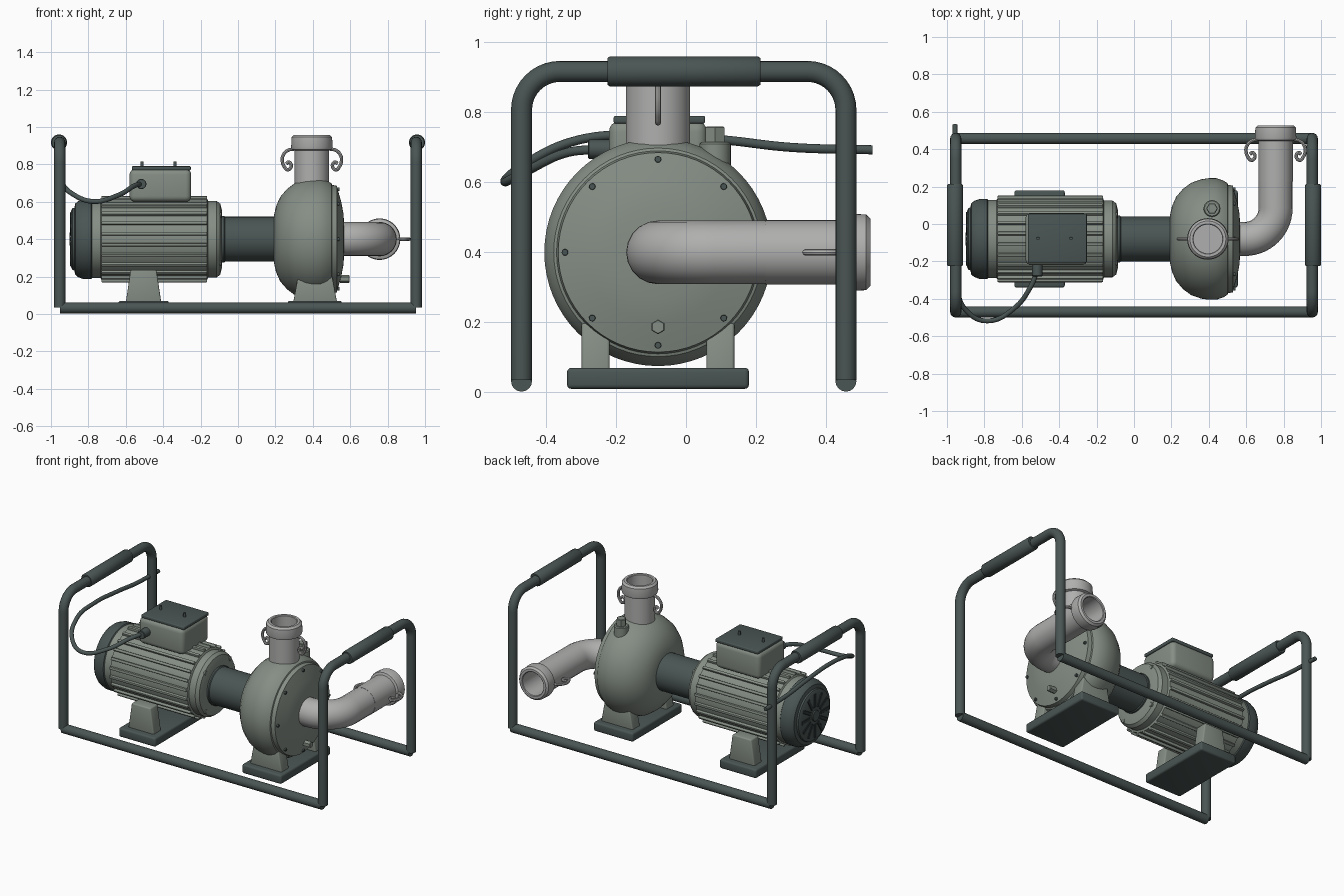
import bpy, bmesh, math
from mathutils import Vector, Matrix

if "Cube" in bpy.data.objects:
    bpy.data.objects.remove(bpy.data.objects["Cube"])


def material(name, rgb):
    m = bpy.data.materials.new(name)
    m.diffuse_color = (*rgb, 1)
    m.use_nodes = True
    m.node_tree.nodes["Principled BSDF"].inputs["Base Color"].default_value = m.diffuse_color
    return m


DARK = material("dark_green_grey", (0.068, 0.092, 0.088))
BODY = material("body_green_grey", (0.235, 0.27, 0.235))
STEEL = material("light_grey", (0.43, 0.43, 0.425))
BLACK = material("near_black", (0.03, 0.04, 0.04))
X, Y, Z = Vector((1, 0, 0)), Vector((0, 1, 0)), Vector((0, 0, 1))
AY, AZ = -0.08, 0.40          # shared shaft axis


def add(name, bm, mat, matrix=Matrix(), angle=35):
    bmesh.ops.recalc_face_normals(bm, faces=bm.faces)
    me = bpy.data.meshes.new(name)
    bm.to_mesh(me)
    bm.free()
    me.transform(matrix)
    ob = bpy.data.objects.new(name, me)
    bpy.context.collection.objects.link(ob)
    me.materials.append(mat)
    smooth(ob, angle)
    return ob


def smooth(ob, angle=35):
    bpy.ops.object.select_all(action='DESELECT')
    ob.select_set(True)
    bpy.context.view_layer.objects.active = ob
    bpy.ops.object.shade_smooth_by_angle(angle=math.radians(angle))


def place(loc, axis=Z):
    return Matrix.Translation(loc) @ Z.rotation_difference(axis).to_matrix().to_4x4()


def lathe(name, profile, mat, matrix=Matrix(), n=48, angle=35):
    """Turn (radius, height) points about local z."""
    bm = bmesh.new()
    vs = [bm.verts.new((r, 0, h)) for r, h in profile]
    es = [bm.edges.new(p) for p in zip(vs, vs[1:])]
    bmesh.ops.spin(bm, geom=vs + es, cent=(0, 0, 0), axis=(0, 0, 1),
                   angle=math.tau, steps=n)
    bmesh.ops.remove_doubles(bm, verts=bm.verts, dist=1e-5)
    return add(name, bm, mat, matrix, angle)


def cylinder(name, r, h, mat, loc, axis=Z, n=24):
    c = min(r, h) * 0.12
    return lathe(name, [(0, 0), (r, 0), (r, h - c), (r - c, h), (0, h)], mat, place(loc, axis), n)


def box(name, lo, hi, mat, bevel=0.01, taper=0.0, segs=3):
    """Bounds box; taper pulls the top in along x."""
    bm = bmesh.new()
    bmesh.ops.create_cube(bm, size=1)
    lo, hi = Vector(lo), Vector(hi)
    for v in bm.verts:
        top = v.co.z > 0
        v.co = Vector(lo[i] + (v.co[i] + 0.5) * (hi[i] - lo[i]) for i in range(3))
        if top:
            v.co.x += taper if v.co.x < (lo.x + hi.x) / 2 else -taper
    bmesh.ops.bevel(bm, geom=bm.edges[:], offset=bevel, segments=segs,
                    profile=0.5, affect='EDGES')
    return add(name, bm, mat)


def tube(name, pts, r, mat, spline='POLY', matrix=Matrix(), res=6):
    cu = bpy.data.curves.new(name, 'CURVE')
    cu.dimensions = '3D'
    cu.bevel_depth, cu.bevel_resolution, cu.use_fill_caps = r, res, True
    sp = cu.splines.new(spline)
    if spline == 'BEZIER':
        sp.bezier_points.add(len(pts) - 1)
        for b, p in zip(sp.bezier_points, pts):
            b.co = p
            b.handle_left_type = b.handle_right_type = 'AUTO'
        cu.resolution_u = 8
    else:
        sp.points.add(len(pts) - 1)
        for b, p in zip(sp.points, pts):
            b.co = (*p, 1)
    ob = bpy.data.objects.new(name, cu)
    bpy.context.collection.objects.link(ob)
    cu.materials.append(mat)
    bpy.ops.object.select_all(action='DESELECT')
    ob.select_set(True)
    bpy.context.view_layer.objects.active = ob
    bpy.ops.object.convert(target='MESH')
    ob = bpy.context.object
    ob.data.transform(matrix)
    smooth(ob, 40)
    return ob


def arc(c, u, v, r, n=10):
    """Quarter circle from c + r*u to c + r*v."""
    return [Vector(c) + r * (math.cos(t) * u + math.sin(t) * v)
            for t in (i * math.pi / 2 / n for i in range(n + 1))]


# Carrying frame: two end hoops with grips, two bottom rails
Y0, Y1, FX, FZ, BR = -0.47, 0.457, 0.953, 0.917, 0.11
for side, s in (("left", -1), ("right", 1)):
    x = s * FX
    path = [Vector((x, Y0, 0.035))] + arc((x, Y0 + BR, FZ - BR), -Y, Z, BR) \
        + arc((x, Y1 - BR, FZ - BR), Z, Y, BR) + [Vector((x, Y1, 0.035))]
    tube(f"frame_hoop_{side}", path, 0.03, DARK)
    h = 0.438
    lathe(f"grip_{side}", [(0, 0), (0.038, 0), (0.043, 0.008), (0.043, h - 0.008), (0.038, h), (0, h)],
          DARK, place((s * 0.957, -0.225, FZ), Y), 32)
for side, y in (("front", Y0), ("back", Y1)):
    tube(f"bottom_rail_{side}", [(-FX, y, 0.032), (FX, y, 0.032)], 0.03, DARK)

# Base plates and pedestal feet
for part, x0, x1, f0, f1, top in (("motor", -0.64, -0.37, -0.6, -0.41, 0.235),
                                  ("pump", 0.265, 0.555, 0.295, 0.53, 0.2)):
    box(f"{part}_base", (x0, -0.34, 0.01), (x1, 0.18, 0.07), DARK, 0.012)
    for side, s in (("front", -1), ("back", 1)):
        a, b = sorted((AY + s * 0.138, AY + s * 0.218))
        box(f"{part}_foot_{side}", (f0, a, 0.06), (f1, b, top), BODY, 0.008, 0.026)

# Motor: end bells, body, ribs
lathe("motor_body", [(0, -0.79), (0.2, -0.79), (0.208, -0.78), (0.208, -0.735), (0.217, -0.73),
                     (0.217, -0.165), (0.205, -0.16), (0.205, -0.115), (0.19, -0.095),
                     (0.15, -0.085), (0, -0.085)], BODY, place((0, AY, AZ), X), 64)
RIBS = 24
for i in range(RIBS):
    t = (i + 0.5) * math.tau / RIBS
    rib = box(f"motor_rib_{i}", (-0.73, -0.009, 0.2), (-0.165, 0.009, 0.233), BODY, 0.005, segs=2)
    rib.data.transform(Matrix.Translation((0, AY, AZ)) @ Matrix.Rotation(t, 4, 'X'))
for i in range(4):
    t = math.pi / 4 + i * math.pi / 2
    cylinder(f"end_bell_bolt_{i}", 0.014, 0.03, BODY,
             (-0.118, AY + 0.18 * math.cos(t), AZ + 0.18 * math.sin(t)), X, 12)

# Fan cover with radial slots
lathe("fan_cover", [(0, -0.893), (0.15, -0.893), (0.165, -0.885), (0.168, -0.875), (0.19, -0.87),
                    (0.203, -0.855), (0.214, -0.825), (0.214, -0.785), (0.205, -0.778), (0, -0.778)],
      DARK, place((0, AY, AZ), X), 48)
for i in range(12):
    slot = box(f"fan_slot_{i}", (-0.897, -0.011, 0.055), (-0.89, 0.011, 0.145), BLACK, 0.002, segs=1)
    slot.data.transform(Matrix.Translation((0, AY, AZ)) @ Matrix.Rotation(i * math.tau / 12, 4, 'X'))
cylinder("fan_hub", 0.035, 0.012, DARK, (-0.89, AY, AZ), -X)

# Junction box, lid, screws and cable
box("junction_box", (-0.58, -0.22, 0.6), (-0.25, 0.06, 0.775), BODY, 0.03, segs=4)
box("junction_lid", (-0.568, -0.207, 0.768), (-0.252, 0.055, 0.79), DARK, 0.006)
for i, x in enumerate((-0.513, -0.337)):
    cylinder(f"lid_screw_{i}", 0.009, 0.03, DARK, (x, -0.078, 0.785), Z, 12)
cylinder("cable_gland", 0.028, 0.065, DARK, (-0.517, -0.215, 0.695), -Y, 12)
tube("power_cable", [(-0.517, -0.25, 0.695), (-0.555, -0.34, 0.685), (-0.64, -0.45, 0.635),
                     (-0.78, -0.518, 0.602), (-0.89, -0.47, 0.645), (-0.95, -0.33, 0.715),
                     (-0.957, -0.15, 0.737), (-0.957, 0.1, 0.722), (-0.957, 0.3, 0.7),
                     (-0.957, 0.533, 0.693)], 0.013, DARK, 'BEZIER')

# Shaft coupling
lathe("shaft_coupling", [(0, -0.1), (0.125, -0.1), (0.125, -0.075), (0.12, -0.07), (0.12, 0.21), (0, 0.21)],
      DARK, place((0, AY, AZ), X))

# Pump casing and cover bolts
lathe("pump_casing", [(0, 0.193), (0.13, 0.193), (0.175, 0.203), (0.225, 0.225), (0.268, 0.262),
                      (0.3, 0.305), (0.319, 0.36), (0.325, 0.4), (0.325, 0.44), (0.312, 0.478),
                      (0.298, 0.5), (0.29, 0.503), (0.285, 0.528), (0.27, 0.532), (0.2, 0.552),
                      (0.13, 0.565), (0, 0.568)], BODY, place((0, AY, AZ), X), 64, 25)
for i in range(8):
    t = i * math.pi / 4
    cylinder(f"cover_bolt_{i}", 0.0095, 0.022, DARK,
             (0.522, AY + 0.266 * math.cos(t), AZ + 0.266 * math.sin(t)), X, 12)
cylinder("drain_plug", 0.021, 0.05, BODY, (0.545, AY, 0.187), X, 6)
cylinder("filler_boss", 0.045, 0.07, BODY, (0.417, 0.083, 0.645), Z)
cylinder("filler_plug", 0.031, 0.055, BODY, (0.417, 0.083, 0.705), Z, 6)


# Hose couplers: hollow neck with collar and two hooked levers
def coupler(name, loc, axis, side, length):
    m = place(loc, axis)
    lathe(name, [(0, -0.2), (0.077, -0.2), (0.077, -0.004), (0.081, 0), (0.096, 0), (0.108, -0.012),
                 (0.111, -0.065), (0.107, -0.078), (0.092, -0.083), (0.092, -length), (0, -length)],
          STEEL, m)
    for k, s in enumerate((-1, 1)):
        pts = [(0.095, -0.075), (0.13, -0.083), (0.154, -0.11), (0.158, -0.14), (0.147, -0.17),
               (0.13, -0.186), (0.113, -0.175), (0.112, -0.155), (0.125, -0.145), (0.137, -0.155)]
        world = [Vector(loc) + side * (s * a) + axis * h for a, h in pts]
        tube(f"{name}_lever_{k}", world, 0.009, STEEL, 'BEZIER', res=2)


coupler("discharge_coupler", (0.395, AY, 0.957), Z, X, 0.29)
coupler("suction_coupler", (0.757, 0.527, AZ), Y, X, 0.3)

# Suction elbow
R = 0.165
tube("suction_elbow", [Vector((0.55, AY, AZ))] + arc((0.757 - R, AY + R, AZ), -Y, X, R, 14)
     + [Vector((0.757, 0.235, AZ))], 0.091, STEEL, res=8)
